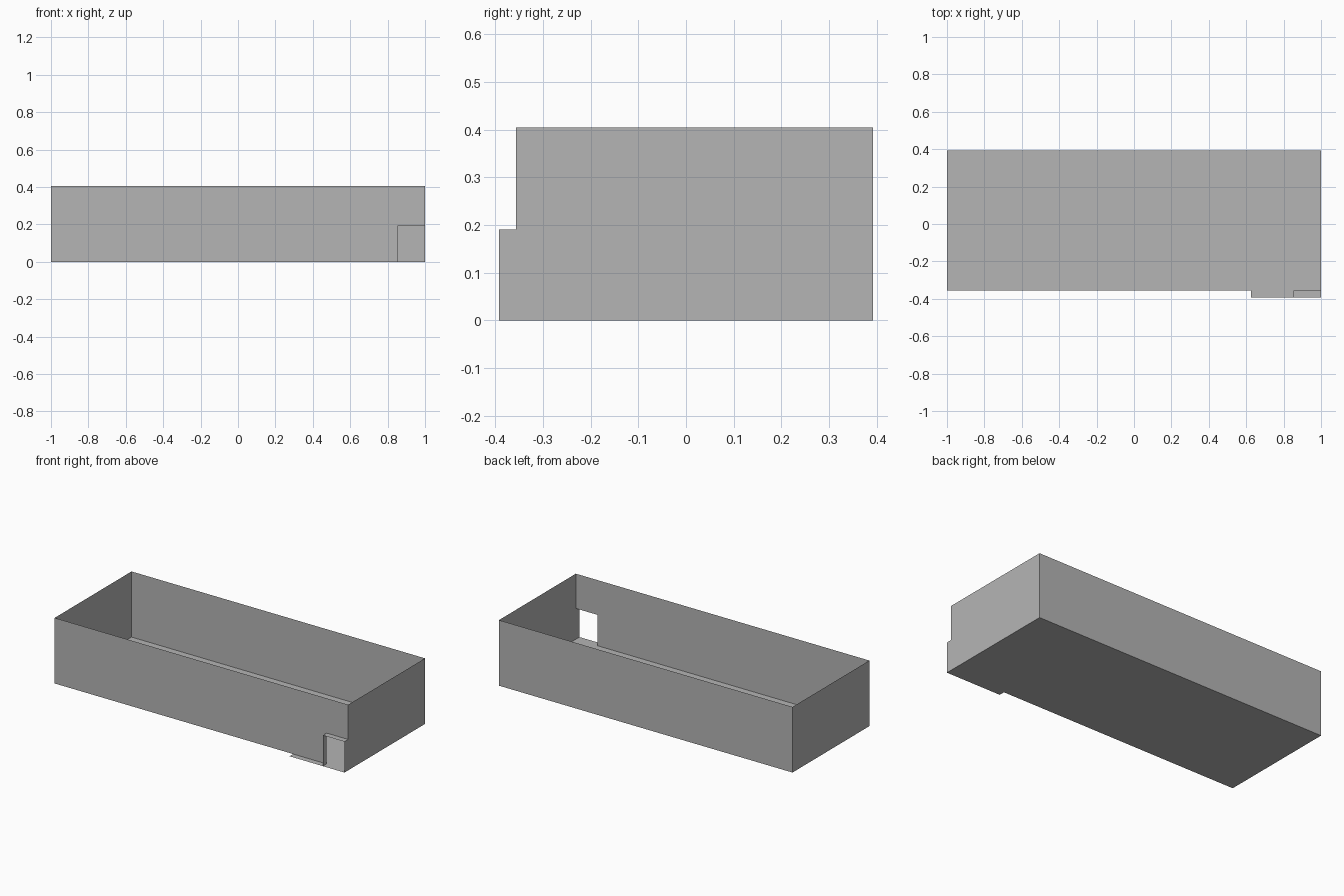
import bpy

cube = bpy.data.objects.get("Cube")
if cube:
    bpy.data.objects.remove(cube, do_unlink=True)

grey = bpy.data.materials.new("plain_grey")
grey.use_nodes = True
colour = (0.46, 0.46, 0.46, 1)
grey.diffuse_color = colour
grey.node_tree.nodes["Principled BSDF"].inputs["Base Color"].default_value = colour

# Main dimensions of the open room
SIDE, BACK, FRONT, PORCH = 1.0, 0.392, -0.356, -0.392
TOP, DOOR_TOP, DOOR_X, STEP_X = 0.404, 0.19, 0.853, 0.625


def sheet(name, outline, place):
    """Thin flat panel from a 2D outline; place maps the outline into space."""
    mesh = bpy.data.meshes.new(name)
    mesh.from_pydata([place(a, b) for a, b in outline], [], [range(len(outline))])
    mesh.materials.append(grey)
    obj = bpy.data.objects.new(name, mesh)
    bpy.context.collection.objects.link(obj)
    return obj


def rect(a0, a1, b0, b1):
    return [(a0, b0), (a1, b0), (a1, b1), (a0, b1)]


# Floor with the doorstep strip
sheet("floor", [(-SIDE, FRONT), (STEP_X, FRONT), (STEP_X, PORCH),
                (SIDE, PORCH), (SIDE, BACK), (-SIDE, BACK)],
      lambda x, y: (x, y, 0))

# Outer walls
sheet("back_wall", rect(SIDE, -SIDE, 0, TOP), lambda x, z: (x, BACK, z))
sheet("right_wall", rect(BACK, FRONT, 0, TOP), lambda y, z: (-SIDE, y, z))
sheet("left_wall", [(PORCH, 0), (BACK, 0), (BACK, TOP), (FRONT, TOP),
                    (FRONT, DOOR_TOP), (PORCH, DOOR_TOP)],
      lambda y, z: (SIDE, y, z))

# Front wall with the doorway cut from its corner
sheet("front_wall", [(-SIDE, 0), (DOOR_X, 0), (DOOR_X, DOOR_TOP),
                     (SIDE, DOOR_TOP), (SIDE, TOP), (-SIDE, TOP)],
      lambda x, z: (x, FRONT, z))

# Doorway lining
sheet("door_jamb", rect(PORCH, FRONT, 0, DOOR_TOP), lambda y, z: (DOOR_X, y, z))
sheet("door_lintel", rect(DOOR_X, SIDE, PORCH, FRONT), lambda x, y: (x, y, DOOR_TOP))
